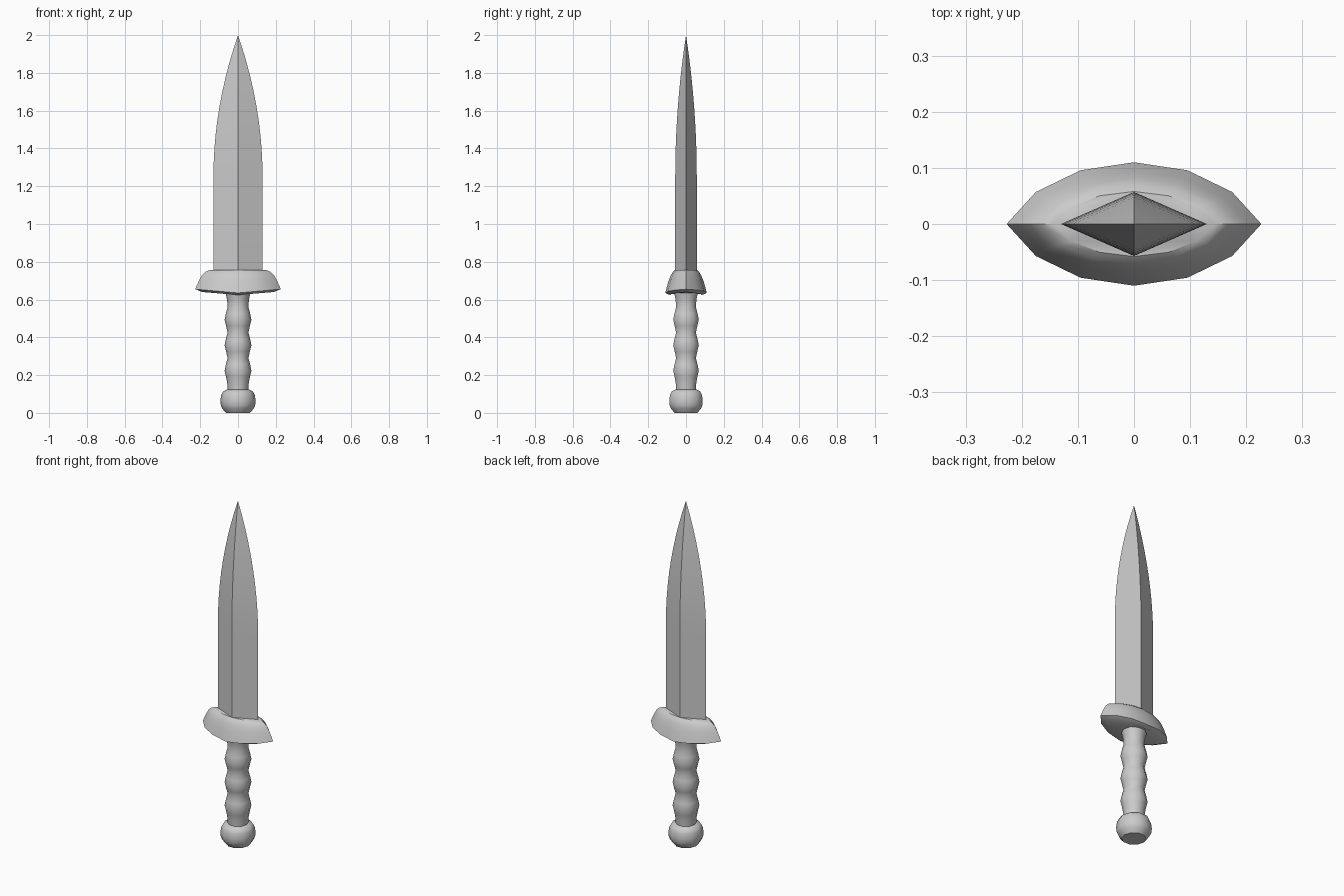
import bpy, bmesh, math

cube = bpy.data.objects.get("Cube")
if cube:
    bpy.data.objects.remove(cube, do_unlink=True)

steel = bpy.data.materials.new("grey_steel")
steel.use_nodes = True
grey = (0.6, 0.6, 0.6, 1)
steel.diffuse_color = grey
steel.node_tree.nodes["Principled BSDF"].inputs["Base Color"].default_value = grey


def loft(name, rings, angle):
    """Skin a stack of rings; a ring of one point closes to a tip."""
    bm = bmesh.new()
    loops = [[bm.verts.new(p) for p in ring] for ring in rings]
    for a, b in zip(loops, loops[1:]):
        n = len(a)
        for i in range(n):
            j = (i + 1) % n
            top = [b[0]] if len(b) == 1 else [b[j], b[i]]
            bm.faces.new([a[i], a[j]] + top)
    bm.faces.new(loops[0][::-1])
    if len(loops[-1]) > 2:
        bm.faces.new(loops[-1])
    bmesh.ops.recalc_face_normals(bm, faces=bm.faces)
    mesh = bpy.data.meshes.new(name)
    bm.to_mesh(mesh)
    bm.free()
    mesh.materials.append(steel)
    obj = bpy.data.objects.new(name, mesh)
    bpy.context.collection.objects.link(obj)
    bpy.ops.object.select_all(action='DESELECT')
    obj.select_set(True)
    bpy.context.view_layer.objects.active = obj
    bpy.ops.object.shade_smooth_by_angle(angle=math.radians(angle))
    return obj


def turned(name, profile, angle, sides=10):
    """Turn a (radius, height) profile around the z axis."""
    turns = [math.tau * i / sides for i in range(sides)]
    return loft(name, [[(r * math.cos(t), r * math.sin(t), z) for t in turns]
                       for r, z in profile], angle)


def diamond(scale, z):
    w, d = 0.13 * scale, 0.057 * scale
    return [(w, 0, z), (0, d, z), (-w, 0, z), (0, -d, z)]


def lens(w, d, z_mid, z_end):
    """Pointed oval whose height shifts from the middle to the ends."""
    half = [(1, 0), (0.77, 0.52), (0.42, 0.87), (0, 1), (-0.42, 0.87), (-0.77, 0.52)]
    outline = half + [(-x, -y) for x, y in half]
    return [(x * w, y * d, z_mid + (z_end - z_mid) * abs(x)) for x, y in outline]


# Blade: straight diamond section, then a curved taper to the tip
steps = 10
taper = [diamond(1 - (i / steps) ** 2, 1.25 + 0.75 * i / steps) for i in range(steps)]
loft("blade", [diamond(1, 0.7)] + taper + [[(0, 0, 2)]], 25)

# Guard: flared lens with a bevelled top and shallow underside
loft("guard", [
    lens(0.19, 0.085, 0.624, 0.64),
    lens(0.227, 0.11, 0.635, 0.655),
    lens(0.207, 0.094, 0.695, 0.7),
    lens(0.19, 0.082, 0.725, 0.73),
    lens(0.17, 0.07, 0.746, 0.748),
    lens(0.145, 0.058, 0.757, 0.757)], 35)

# Grip: three finger swells between narrow waists
grip = [(0.055, 0.09), (0.056, 0.15)]
for i in range(3):
    low = 0.157 + 0.135 * i
    grip += [(0.063, low + 0.033), (0.071, low + 0.066),
             (0.064, low + 0.1), (0.055, low + 0.134)]
grip += [(0.058, 0.6), (0.066, 0.635)]
turned("grip", grip, 40)

# Pommel: rounded knob with a chamfered base
turned("pommel", [(0.064, 0), (0.084, 0.024), (0.091, 0.04), (0.093, 0.065),
                  (0.089, 0.095), (0.08, 0.113), (0.06, 0.123)], 40)
